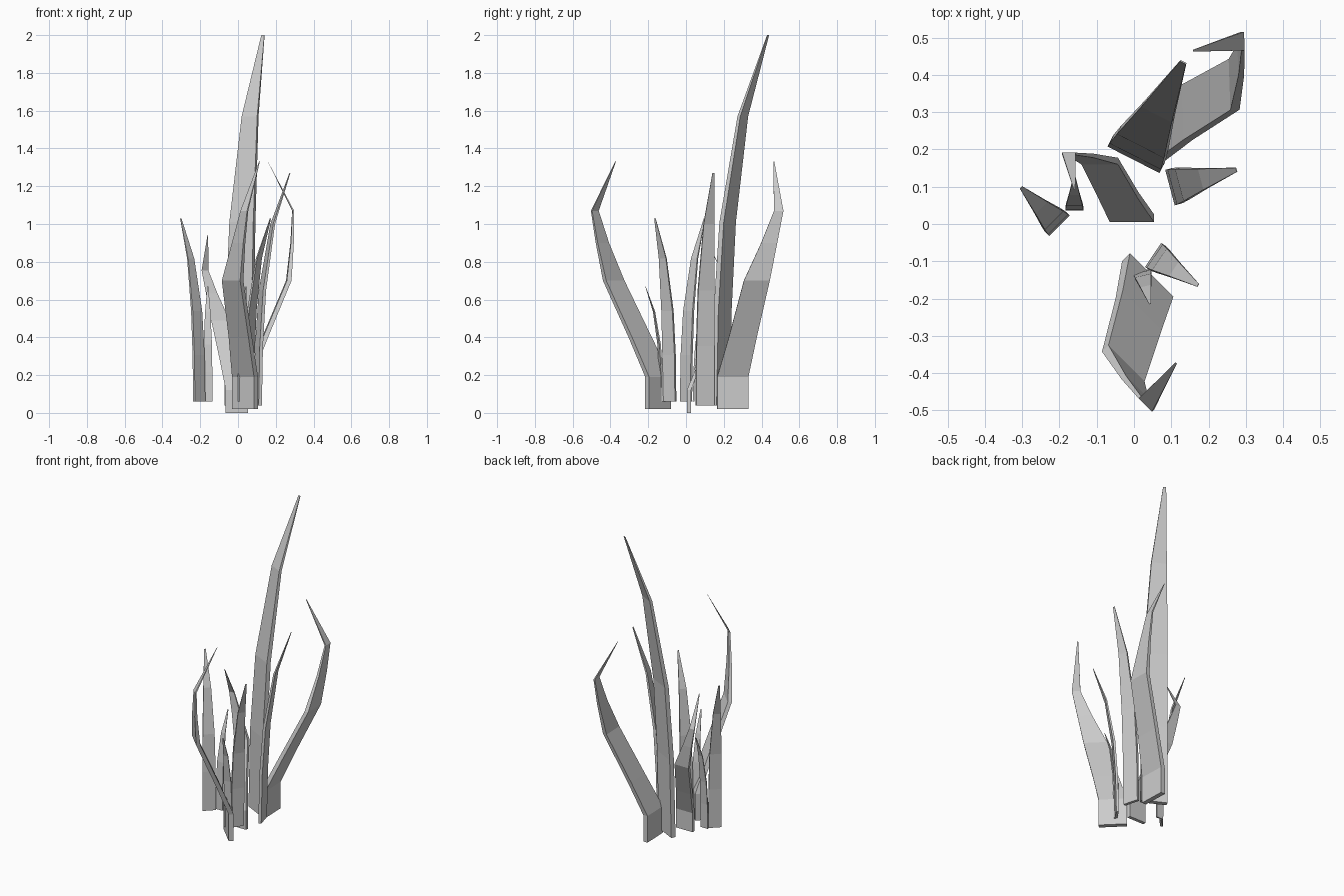
import bpy, bmesh
from math import radians
from mathutils import Matrix, Vector

if "Cube" in bpy.data.objects:
    bpy.data.objects.remove(bpy.data.objects["Cube"])

# Blade shapes: stations of (sideways, lean, height, width)
STRAIGHT = [(0, 0, 0, .157), (0, .01, .5, .155), (0, .04, .97, .142),
            (0, .13, 1.53, .092), (0, .28, 1.96, .018)]
CURVED = [(0, 0, 0, .165), (0, 0, .17, .165), (-.05, .085, .38, .148),
          (-.12, .213, .68, .137), (-.185, .233, .88, .085),
          (-.235, .24, 1.05, .05), (-.214, .106, 1.31, .005)]
THICKNESS = .18  # relative to width


def blade(name, shape, base, turn, size):
    """Loft a tapering rectangular section through the stations."""
    bm = bmesh.new()
    rings = []
    for x, y, z, w in shape:
        h, t = w / 2, w * THICKNESS / 2
        rings.append([bm.verts.new((x + a * h, y + b * t, z))
                      for a, b in ((-1, -1), (1, -1), (1, 1), (-1, 1))])
    for lo, hi in zip(rings, rings[1:]):
        for i in range(4):
            j = (i + 1) % 4
            bm.faces.new((lo[i], lo[j], hi[j], hi[i]))
    bm.faces.new(rings[0][::-1])
    bm.faces.new(rings[-1])
    bm.transform(Matrix.Translation(Vector(base))
                 @ Matrix.Rotation(radians(turn), 4, 'Z')
                 @ Matrix.Scale(size, 4))
    bmesh.ops.recalc_face_normals(bm, faces=bm.faces)
    mesh = bpy.data.meshes.new(name)
    bm.to_mesh(mesh)
    bm.free()
    bpy.context.collection.objects.link(bpy.data.objects.new(name, mesh))


# Upright blades
blade("tall_blade", STRAIGHT, (.005, .185, .04), -27, 1)
blade("right_blade", STRAIGHT, (.105, .1, .04), -75, .628)
blade("left_blade", STRAIGHT, (-.205, .0, .06), 45, .495)
blade("front_blade", STRAIGHT, (.057, -.087, .06), -124, .495)
blade("small_left_blade", STRAIGHT, (-.16, .04, .06), 0, .311)
blade("small_front_blade", STRAIGHT, (.022, -.13, .06), -166, .311)

# Curling blades
blade("back_curled_blade", CURVED, (.06, .2475, .02), -88, 1)
blade("front_curled_blade", CURVED, (.037, -.147, .02), 135, 1)
blade("middle_curled_blade", CURVED, (-.006, .016, 0), 0, .718)
